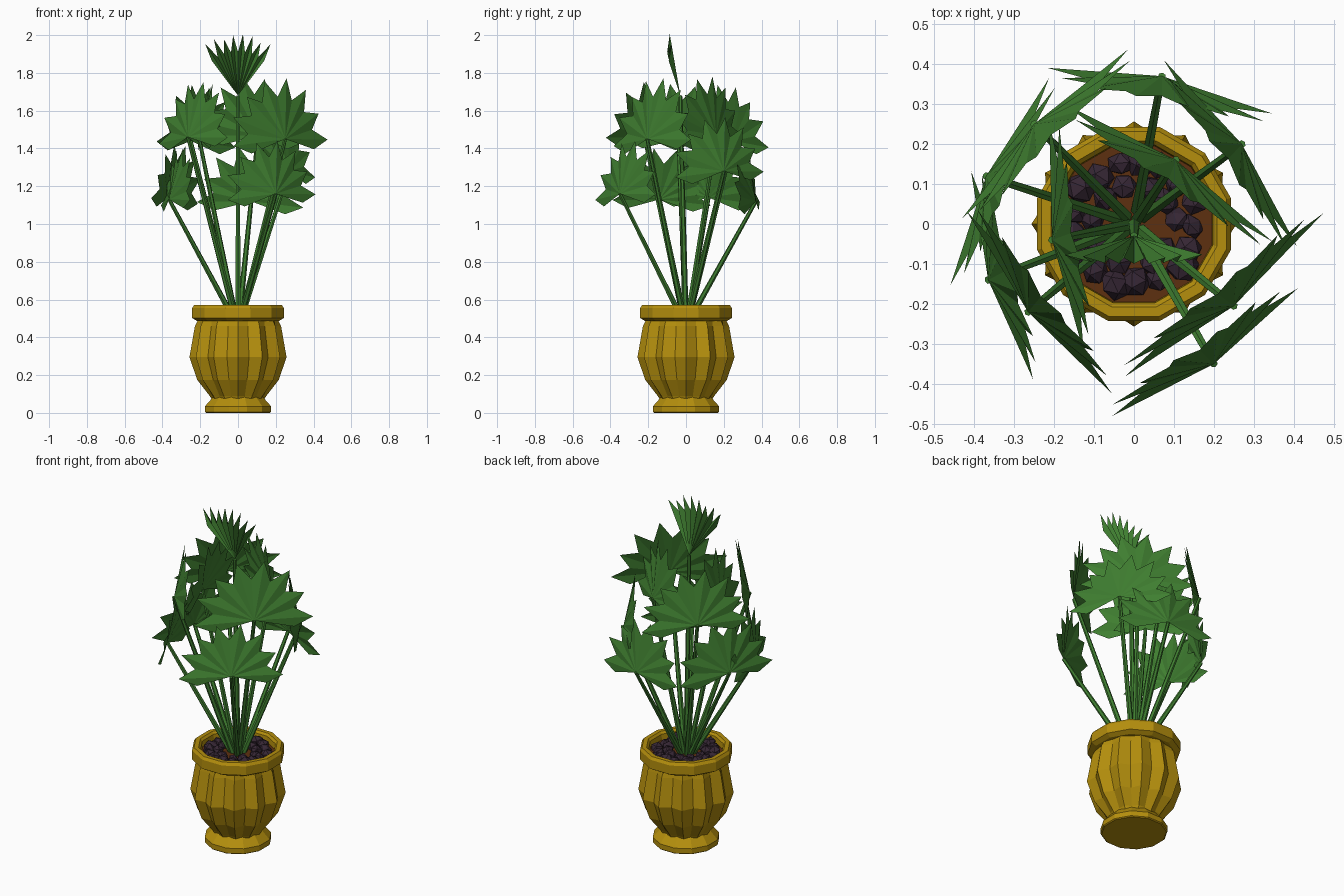
import bpy, bmesh, math, random
from mathutils import Vector, Matrix

if "Cube" in bpy.data.objects:
    bpy.data.objects.remove(bpy.data.objects["Cube"])

random.seed(4)


def material(name, color):
    m = bpy.data.materials.new(name)
    m.diffuse_color = (*color, 1)
    m.use_nodes = True
    m.node_tree.nodes["Principled BSDF"].inputs["Base Color"].default_value = m.diffuse_color
    return m


GOLD = material("ochre_gold", (0.46, 0.275, 0.004))
SOIL = material("brown_soil", (0.11, 0.03, 0.005))
ROCK = material("dark_pebble", (0.037, 0.02, 0.035))
GREEN = material("leaf_green", (0.05, 0.21, 0.03))


def finish(bm, name, mat, recalc=True):
    if recalc:
        bmesh.ops.recalc_face_normals(bm, faces=bm.faces)
    me = bpy.data.meshes.new(name)
    bm.to_mesh(me)
    bm.free()
    me.materials.append(mat)
    ob = bpy.data.objects.new(name, me)
    bpy.context.collection.objects.link(ob)
    return ob


def lathe(name, rings, n, phase, mat, cap_top=False):
    """rings: (z, radius at even corners, radius at odd corners)"""
    bm = bmesh.new()
    loops = []
    for z, r0, r1 in rings:
        loop = []
        for i in range(n):
            a = math.radians(phase) + 2 * math.pi * i / n
            r = r1 if i % 2 else r0
            loop.append(bm.verts.new((r * math.cos(a), r * math.sin(a), z)))
        loops.append(loop)
    for lo, hi in zip(loops, loops[1:]):
        for i in range(n):
            j = (i + 1) % n
            bm.faces.new((lo[i], lo[j], hi[j], hi[i]))
    bm.faces.new(loops[0][::-1])
    if cap_top:
        bm.faces.new(loops[-1])
    return finish(bm, name, mat)


# pot: foot, fluted body, rim with inner wall
lathe("pot_foot", [(z, r, r) for z, r in
      ((0, .175), (.005, .181), (.035, .181), (.045, .172), (.078, .142), (.09, .13))],
      12, 15, GOLD, True)
lathe("pot_body", [(.075, .14, .134), (.09, .15, .138), (.175, .216, .186),
                   (.295, .257, .226), (.46, .228, .2), (.49, .212, .2)],
      24, 0, GOLD, True)
lathe("pot_rim", [(z, r, r) for z, r in
      ((.487, .2), (.487, .225), (.502, .251), (.555, .251), (.571, .24),
       (.571, .215), (.558, .204), (.5, .2))], 12, 15, GOLD)

# soil
lathe("soil", [(.50, .2, .2), (.525, .202, .202)], 12, 15, SOIL, True)

# pebbles in two crowded rings on the soil
bm = bmesh.new()
for count, radius, size in ((17, .155, .04), (10, .107, .038)):
    for i in range(count):
        a = 2 * math.pi * (i + random.uniform(-.2, .2)) / count
        r = radius + random.uniform(-.012, .008)
        m = (Matrix.Translation((r * math.cos(a), r * math.sin(a), .53))
             @ Matrix.Rotation(random.uniform(0, 6), 4, Vector((1, 2, 3)).normalized())
             @ Matrix.Diagonal((1, 1, random.uniform(.7, .95), 1)))
        bmesh.ops.create_icosphere(bm, subdivisions=1,
                                   radius=size * random.uniform(.85, 1.1), matrix=m)
finish(bm, "pebbles", ROCK)


# stem: tapered six-sided rod from the soil to the leaf hub
def stem(name, hub):
    base = Vector((hub.x * .05, hub.y * .05, .49))
    d = hub - base
    bm = bmesh.new()
    bmesh.ops.create_cone(
        bm, cap_ends=True, segments=6, radius1=.016, radius2=.01, depth=d.length,
        matrix=Matrix.Translation((base + hub) / 2)
        @ d.to_track_quat('Z', 'Y').to_matrix().to_4x4())
    finish(bm, name, GREEN)


# leaf: pleated fan of pointed fingers standing on the hub
def leaf(name, hub, azimuth, size, start, end, sweep, lean, pleat, notch):
    a = math.radians(azimuth)
    out = Vector((math.cos(a), math.sin(a), 0))
    side = Vector((-math.sin(a), math.cos(a), 0))
    fingers = 8
    step = (end - start) / fingers
    bm = bmesh.new()
    centre = bm.verts.new(hub)

    def point(deg, r, depth):
        t = math.radians(deg)
        o = (lean * math.sin(t) - sweep * abs(math.cos(t))) * r / size - depth
        return bm.verts.new(hub + side * (r * math.cos(t)) + out * o
                            + Vector((0, 0, r * math.sin(t))))

    valleys = [point(start + step * i, size * notch, pleat) for i in range(fingers + 1)]
    for i in range(fingers):
        wobble = (1, .95, 1.02, 1.02)[i % 4]
        tip = point(start + step * (i + .5), size * wobble, 0)
        bm.faces.new((centre, valleys[i], tip))
        bm.faces.new((centre, tip, valleys[i + 1]))
    finish(bm, name, GREEN, False)


# hub x, y, z, facing angle, size
LEAVES = [
    (.20, -.35, 1.16, -56, .28), (.25, -.205, 1.45, -51, .32),
    (.27, .20, 1.28, 35, .285), (.07, .37, 1.12, 78, .285),
    (-.37, .12, 1.14, 154, .285), (-.25, .25, 1.44, 135, .295),
    (-.265, -.22, 1.46, 218, .29), (-.365, -.14, 1.13, 196, .27),
    (-.205, -.04, 1.45, 188, .29), (.105, .16, 1.47, 56, .31),
]
for k, (x, y, z, az, size) in enumerate(LEAVES, 1):
    hub = Vector((x, y, z))
    stem(f"stem_{k}", hub)
    leaf(f"leaf_{k}", hub, az, size, -14, 200, .04, -.055, .009, .7)

# upright crown leaf, narrower and more tightly pleated
crown = Vector((0, -.03, 1.68))
stem("crown_stem", crown)
leaf("crown_leaf", crown, -90, .32, 53, 127, 0, .055, -.03, .72)
